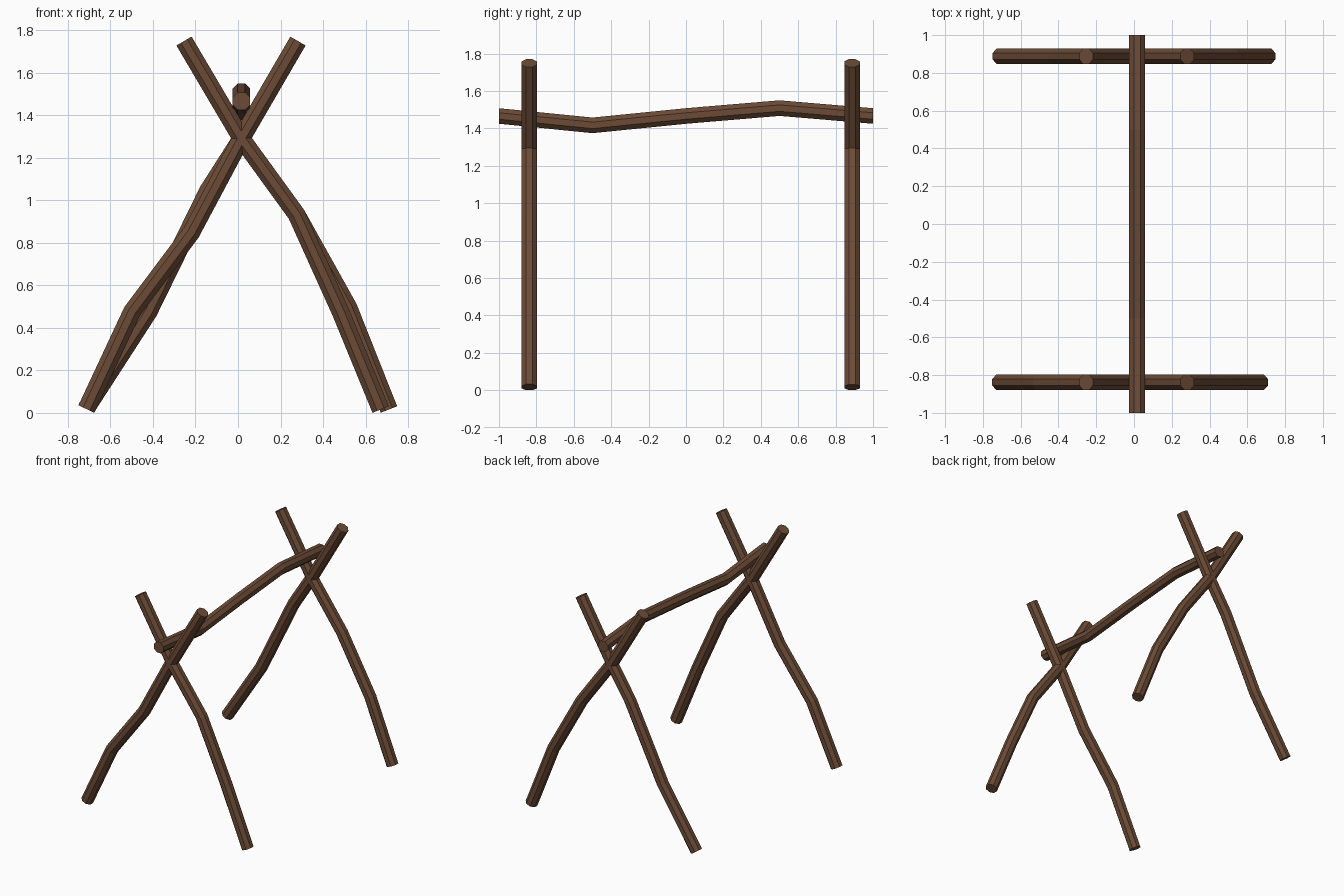
import bpy, bmesh, math
from mathutils import Vector

if "Cube" in bpy.data.objects:
    bpy.data.objects.remove(bpy.data.objects["Cube"])

SIDES = 8
HALF = 0.0415                                   # half width across flats
RADIUS = HALF / math.cos(math.pi / SIDES)

wood = bpy.data.materials.new("brown wood")
wood.diffuse_color = (0.15, 0.071, 0.037, 1)
wood.use_nodes = True
wood.node_tree.nodes["Principled BSDF"].inputs["Base Color"].default_value = wood.diffuse_color


def log(name, points, side, square_ends=False):
    """Bent eight-sided log along points lying in the plane normal to side."""
    pts = [Vector(p) for p in points]
    side = Vector(side)
    bm = bmesh.new()
    rings = []
    for i, p in enumerate(pts):
        d_in = (p - pts[i - 1]).normalized() if i > 0 else None
        d_out = (pts[i + 1] - p).normalized() if i < len(pts) - 1 else None
        d_in, d_out = d_in or d_out, d_out or d_in
        tangent = (d_in + d_out).normalized()
        up = side.cross(tangent) / tangent.dot(d_in)   # mitred joint
        if square_ends and i in (0, len(pts) - 1):
            up = Vector((0, 0, 1)) * math.copysign(1, up.z)
        ring = []
        for k in range(SIDES):
            a = 2 * math.pi * (k + 0.5) / SIDES
            ring.append(bm.verts.new(p + RADIUS * (math.cos(a) * side + math.sin(a) * up)))
        rings.append(ring)
    for r0, r1 in zip(rings, rings[1:]):
        for k in range(SIDES):
            n = (k + 1) % SIDES
            bm.faces.new((r0[k], r0[n], r1[n], r1[k]))
    bm.faces.new(rings[0])
    bm.faces.new(rings[-1])
    bmesh.ops.recalc_face_normals(bm, faces=bm.faces)
    mesh = bpy.data.meshes.new(name)
    bm.to_mesh(mesh)
    bm.free()
    mesh.materials.append(wood)
    obj = bpy.data.objects.new(name, mesh)
    bpy.context.collection.objects.link(obj)
    return obj


# Crossed poles: foot, two bends, crossing point, tip as (x, z)
CROSS = (0.016, 1.291)
poles = {
    "front_left_pole": (-0.838, [(-0.713, 0.018), (-0.499, 0.476), (-0.22, 0.848), CROSS, (0.282, 1.749)]),
    "front_right_pole": (-0.838, [(0.671, 0.016), (0.482, 0.476), (0.275, 0.934), CROSS, (-0.254, 1.749)]),
    "back_left_pole": (0.888, [(-0.713, 0.023), (-0.42, 0.476), (-0.141, 1.045), CROSS, (0.282, 1.749)]),
    "back_right_pole": (0.888, [(0.71, 0.016), (0.52, 0.495), (0.275, 0.934), CROSS, (-0.254, 1.749)]),
}
for name, (y, path) in poles.items():
    log(name, [(x, y, z) for x, z in path], (0, 1, 0))

# Wavy ridge beam resting in the forks
beam = [(-1, 1.466), (-0.5, 1.416), (0, 1.466), (0.5, 1.508), (1, 1.466)]
log("ridge_beam", [(0.016, y, z) for y, z in beam], (1, 0, 0), square_ends=True)
